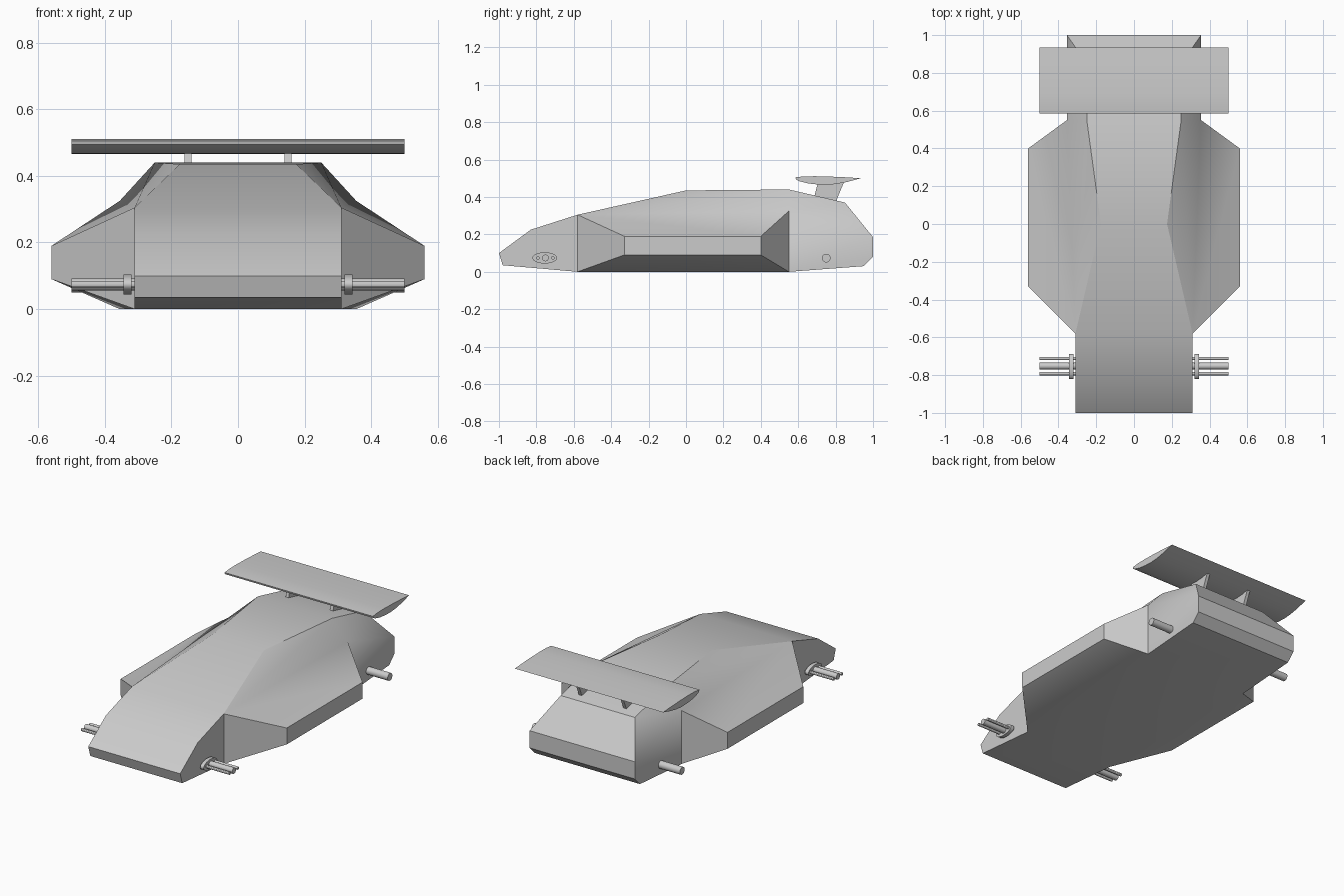
import bpy, bmesh, math
from mathutils import Matrix, Vector

if "Cube" in bpy.data.objects:
    bpy.data.objects.remove(bpy.data.objects["Cube"])


def finish(bm, name, angle=30, soft=()):
    bmesh.ops.recalc_face_normals(bm, faces=bm.faces)
    bm.normal_update()
    for f in bm.faces:
        f.smooth = True
    for e in bm.edges:
        if len(e.link_faces) == 2 and e not in soft:
            e.smooth = e.calc_face_angle(0) < math.radians(angle)
    me = bpy.data.meshes.new(name)
    bm.to_mesh(me)
    bm.free()
    ob = bpy.data.objects.new(name, me)
    bpy.context.collection.objects.link(ob)
    return ob


def extrude_profile(name, pts, x0, x1):
    """Solid from a (y, z) outline swept along x."""
    bm = bmesh.new()
    a = [bm.verts.new((x0, y, z)) for y, z in pts]
    b = [bm.verts.new((x1, y, z)) for y, z in pts]
    bm.faces.new(a)
    bm.faces.new(b)
    for i in range(len(pts)):
        j = (i + 1) % len(pts)
        bm.faces.new((a[i], a[j], b[j], b[i]))
    return finish(bm, name)


def rod(name, x0, x1, y, z, ry, rz, segs=24):
    pts = [(y + ry * math.cos(2 * math.pi * i / segs),
            z + rz * math.sin(2 * math.pi * i / segs)) for i in range(segs)]
    return extrude_profile(name, pts, x0, x1)


# Body: named corner points of the right half
P = dict(
    nose_top=(.31, -.83, .225), nose_tip=(.31, -1, .10), nose_low=(.31, -.98, .035),
    cowl=(.31, -.58, .305), cowl_low=(.31, -.58, 0),
    roof_f=(.175, 0, .435), roof_b=(.25, .55, .44),
    hip=(.355, .55, .325), hip_low=(.355, .55, 0),
    pod_f=(.56, -.33, .19), pod_b=(.56, .40, .19),
    pod_fl=(.56, -.33, .09), pod_bl=(.56, .40, .09),
    tail_top=(.25, .85, .37), tail_up=(.355, 1, .185),
    tail_dn=(.355, 1, .08), tail_low=(.355, .95, .03))

# Loop of edges joined straight across the centre
SPINE = ("cowl nose_top nose_tip nose_low cowl_low hip_low tail_low tail_dn "
         "tail_up tail_top roof_b roof_f").split()

# Faces on each flank
FLANK = ["cowl nose_top nose_tip nose_low cowl_low",
         "cowl roof_f roof_b", "cowl roof_b hip",
         "cowl hip pod_b pod_f", "pod_f pod_b pod_bl pod_fl",
         "cowl pod_f pod_fl cowl_low", "hip pod_b pod_bl hip_low",
         "cowl_low pod_fl pod_bl hip_low",
         "roof_b tail_top hip", "hip tail_top tail_up",
         "hip tail_up tail_dn tail_low hip_low"]

bm = bmesh.new()
R = {k: bm.verts.new(p) for k, p in P.items()}
L = {k: bm.verts.new((-p[0], p[1], p[2])) for k, p in P.items()}
for side in (R, L):
    for f in FLANK:
        bm.faces.new([side[k] for k in f.split()])
for a, b in zip(SPINE, SPINE[1:] + SPINE[:1]):
    bm.faces.new((R[a], R[b], L[b], L[a]))
soft = [bm.edges.get((s["hip"], s[k])) for s in (R, L) for k in ("tail_up", "tail_top")]
finish(bm, "body", 30, soft)

# Rear wing
wing = [(.585, .505), (.588, .494), (.61, .483), (.65, .473), (.70, .467), (.75, .465),
        (.80, .469), (.86, .480), (.935, .500), (.86, .505), (.77, .509), (.69, .511),
        (.63, .510)]
extrude_profile("rear_wing", wing, -.5, .5)

for s, side in ((1, "right"), (-1, "left")):
    # Wing strut
    extrude_profile("wing_strut_" + side,
                    [(.705, .475), (.845, .480), (.795, .36), (.68, .38)], s * .14, s * .16)
    # Rear axle stub
    rod("rear_axle_" + side, s * .30, s * .5, .75, .073, .023, .023)
    # Front hub with centre pin and two thin pins
    rod("front_hub_" + side, s * .32, s * .343, -.755, .074, .066, .03, 32)
    rod("front_axle_" + side, s * .28, s * .5, -.752, .074, .018, .018)
    for i, dy in enumerate((-.04, .04)):
        rod(f"front_pin_{side}_{i}", s * .28, s * .5, -.752 + dy, .074, .009, .009, 12)
